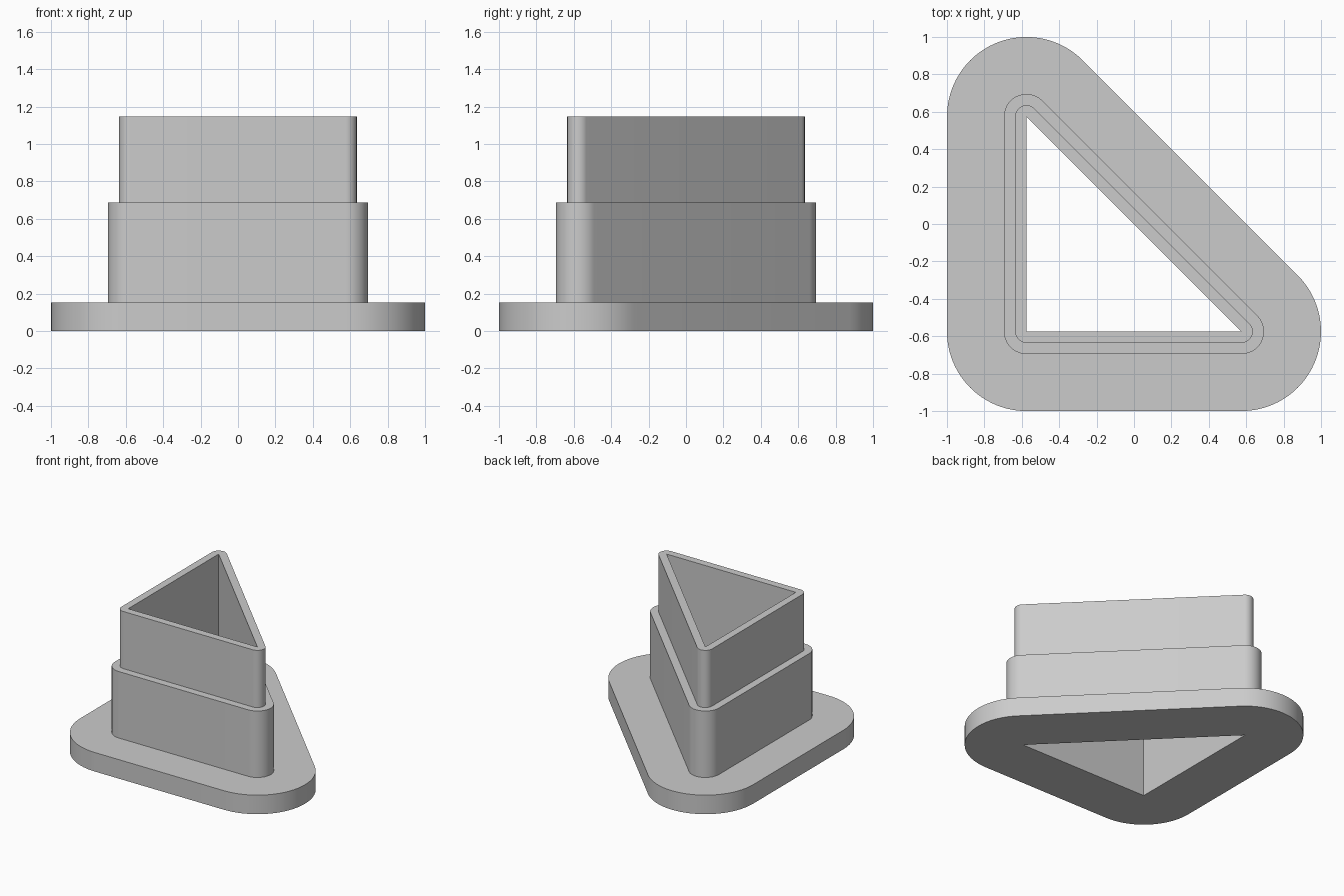
import bpy, bmesh
from math import radians, cos, sin

cube = bpy.data.objects.get("Cube")
if cube:
    bpy.data.objects.remove(cube, do_unlink=True)

# Plain grey plastic
grey = bpy.data.materials.new("grey_plastic")
grey.use_nodes = True
colour = (0.6, 0.6, 0.6, 1)
grey.diffuse_color = colour
grey.node_tree.nodes["Principled BSDF"].inputs["Base Color"].default_value = colour

# Right-angled triangular hole: corner position and arc range around it
R = 0.575
CORNERS = [(-R, -R, 180, 270), (R, -R, 270, 405), (-R, R, 45, 180)]
STEPS = 24

# Cross-section of the wall: distance out from the hole, height
FLANGE, SLEEVE, RIM = 0.425, 0.12, 0.06
Z_FLANGE, Z_SLEEVE, Z_RIM = 0.153, 0.688, 1.148
SECTION = [(0, 0), (FLANGE, 0), (FLANGE, Z_FLANGE), (SLEEVE, Z_FLANGE),
           (SLEEVE, Z_SLEEVE), (RIM, Z_SLEEVE), (RIM, Z_RIM), (0, Z_RIM)]


def rounded_triangle(bm, offset, z):
    """Ring of vertices at a constant distance outside the triangular hole."""
    ring = []
    for x, y, start, end in CORNERS:
        for i in range(STEPS + 1):
            a = radians(start + (end - start) * i / STEPS)
            ring.append(bm.verts.new((x + offset * cos(a), y + offset * sin(a), z)))
    return ring


# Sweep the stepped section around the triangle
bm = bmesh.new()
rings = [rounded_triangle(bm, *point) for point in SECTION]
for lower, upper in zip(rings, rings[1:] + rings[:1]):
    for i in range(len(lower)):
        j = (i + 1) % len(lower)
        bm.faces.new((lower[i], lower[j], upper[j], upper[i]))

# The hole has sharp corners, so its arc points merge
bmesh.ops.remove_doubles(bm, verts=bm.verts, dist=0.0001)
bmesh.ops.recalc_face_normals(bm, faces=bm.faces)

mesh = bpy.data.meshes.new("stepped_triangular_tube")
bm.to_mesh(mesh)
bm.free()
mesh.materials.append(grey)
tube = bpy.data.objects.new("stepped_triangular_tube", mesh)
bpy.context.collection.objects.link(tube)

# Smooth round corners, crisp steps
bpy.ops.object.select_all(action='DESELECT')
tube.select_set(True)
bpy.context.view_layer.objects.active = tube
bpy.ops.object.shade_smooth_by_angle(angle=radians(30))
